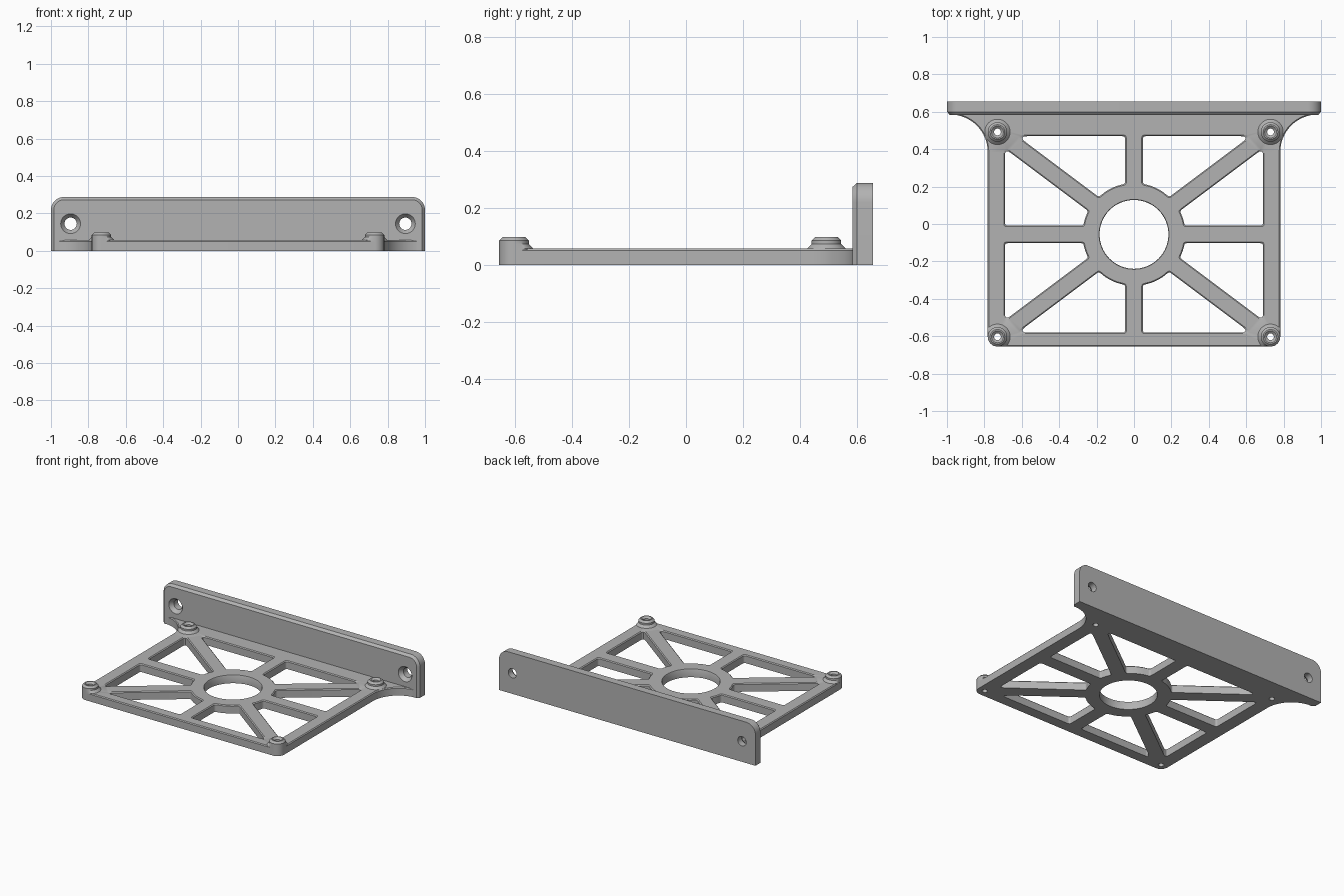
import bpy, bmesh
from math import pi, sin, cos, tan, sqrt
from mathutils import Vector

if "Cube" in bpy.data.objects:
    bpy.data.objects.remove(bpy.data.objects["Cube"])

grey = bpy.data.materials.new("plain grey")
grey.use_nodes = True
colour = (0.45, 0.45, 0.45, 1)
grey.diffuse_color = colour
grey.node_tree.nodes["Principled BSDF"].inputs["Base Color"].default_value = colour

HUB = Vector((0, -0.0555))          # hub centre
POST_X, POST_Y = 0.73, 0.5475       # post offsets from the hub
BOLT_X, BOLT_Z = 0.895, 0.145
CHAMFER = 0.006


def finish(name, bm):
    bmesh.ops.recalc_face_normals(bm, faces=bm.faces)
    mesh = bpy.data.meshes.new(name)
    bm.to_mesh(mesh)
    bm.free()
    mesh.materials.append(grey)
    obj = bpy.data.objects.new(name, mesh)
    bpy.context.collection.objects.link(obj)
    bpy.ops.object.select_all(action='DESELECT')
    obj.select_set(True)
    bpy.context.view_layer.objects.active = obj
    bpy.ops.object.shade_smooth_by_angle(angle=0.5)
    return obj


def arc(centre, r, start, end, n=12):
    return [Vector((centre[0] + r * cos(start + (end - start) * i / n),
                    centre[1] + r * sin(start + (end - start) * i / n)))
            for i in range(n + 1)]


def circle(centre, r, n=32):
    return arc(centre, r, 0, 2 * pi, n)[:-1]


def fillet(before, corner, after, r, n=4):
    """Rounded replacement for one polygon corner."""
    u, v = (before - corner).normalized(), (after - corner).normalized()
    t = r / tan(u.angle(v) / 2)
    a, b = corner + u * t, corner + v * t
    return [a * (1 - s) ** 2 + corner * 2 * s * (1 - s) + b * s * s
            for s in (i / n for i in range(n + 1))]


def solid(name, stacks, place):
    """Walls through each stack of (outline, height) rings, capped at both ends."""
    bm = bmesh.new()
    caps = ([], [])
    for stack in stacks:
        rings = [[bm.verts.new(place(p, h)) for p in pts] for pts, h in stack]
        n = len(rings[0])
        for low, high in zip(rings, rings[1:]):
            for i in range(n):
                j = (i + 1) % n
                bm.faces.new((low[i], low[j], high[j], high[i]))
        for cap, ring in zip(caps, (rings[0], rings[-1])):
            cap += [bm.edges.get((ring[i], ring[(i + 1) % n])) for i in range(n)]
    normal = Vector(place((0, 0), 1)) - Vector(place((0, 0), 0))
    for cap in caps:
        bmesh.ops.triangle_fill(bm, edges=cap, use_beauty=True, normal=normal)
    return finish(name, bm)


def mirrored(half):
    return half + [Vector((-p.x, p.y)) for p in reversed(half)]


# Base plate outline: rounded front corners, concave gussets at the back
def plate_outline(e):
    front = arc((POST_X, HUB.y - POST_Y), 0.052 - e, -pi / 2, 0, 8)
    gusset = arc((0.982, 0.385), 0.2 + e, pi, pi / 2, 16)
    return mirrored(front + gusset)


# Window between a straight spoke and a diagonal one
def window(axis, reach, sx, sy, e):
    k, hub_r, reach = 0.047 - e, 0.275 - e, reach + e
    diag = Vector((POST_X, POST_Y)).normalized()
    n = Vector((axis.y, axis.x))
    m = (axis - diag * axis.dot(diag)).normalized()
    along = sqrt(hub_r ** 2 - k ** 2)
    a = axis * along + n * k
    b = axis * reach + n * k
    c = diag * ((reach - k * m.dot(axis)) / diag.dot(axis)) + m * k
    d = diag * along + m * k
    rim = [d.lerp(a, s).normalized() * hub_r for s in (0.3, 0.5, 0.7)]
    pts = (fillet(rim[-1], a, b, 0.016) + fillet(a, b, c, 0.016)
           + fillet(b, c, d, 0.018) + fillet(c, d, rim[0], 0.016) + rim)
    return [HUB + Vector((p.x * sx, p.y * sy)) for p in pts]


def plate_stack(shape):
    return [(shape(0), 0), (shape(0), 0.051), (shape(CHAMFER), 0.057)]


quadrants = [(sx, sy) for sx in (-1, 1) for sy in (-1, 1)]
stacks = [plate_stack(plate_outline),
          plate_stack(lambda e: circle(HUB, 0.184 + e / 2, 64))]
for sx, sy in quadrants:
    for axis, reach in ((Vector((0, 1)), 0.525), (Vector((1, 0)), 0.69)):
        stacks.append(plate_stack(lambda e: window(axis, reach, sx, sy, e)))
    hole = circle(HUB + Vector((sx * POST_X, sy * POST_Y)), 0.018)
    stacks.append([(hole, 0), (hole, 0.057)])
solid("base_plate", stacks, lambda p, h: (p[0], p[1], h))


# Upright back flange, chamfered at the front, with countersunk bolt holes
def flange_outline(e):
    return mirrored([Vector((1 - e, 0))]
                    + arc((0.93, 0.218), 0.07 - e, 0, pi / 2, 10))


stacks = [[(flange_outline(0.015), 0.583), (flange_outline(0), 0.6),
           (flange_outline(0), 0.655)]]
for side in (-1, 1):
    bolt = (side * BOLT_X, BOLT_Z)
    stacks.append([(circle(bolt, 0.053), 0.583), (circle(bolt, 0.033), 0.61),
                   (circle(bolt, 0.033), 0.655)])
solid("back_flange", stacks, lambda p, h: (p[0], h, p[1]))


# Hollow mounting posts with a flared foot that stays inside the plate edge
POST_PROFILE = [(0.052, 0.001), (0.068, 0.057), (0.052, 0.073), (0.052, 0.085),
                (0.039, 0.098), (0.032, 0.098), (0.018, 0.086), (0.018, 0.04)]


def post(name, sx, sy, n=40):
    bm = bmesh.new()
    centre = HUB + Vector((sx * POST_X, sy * POST_Y))
    rings = []
    for r, z in POST_PROFILE:
        ring = []
        for i in range(n):
            d = Vector((cos(2 * pi * i / n), sin(2 * pi * i / n)))
            out = d * r
            if sy < 0:
                if d.x * sx > 0 and d.y < 0:
                    out = d * min(r, 0.052)
                out.x = sx * min(out.x * sx, 0.052)
                out.y = max(out.y, -0.052)
            ring.append(bm.verts.new((*(centre + out), z)))
        rings.append(ring)
    for low, high in zip(rings, rings[1:] + rings[:1]):
        for i in range(n):
            j = (i + 1) % n
            bm.faces.new((low[i], low[j], high[j], high[i]))
    finish(name, bm)


for sx, sy in quadrants:
    post(("front" if sy < 0 else "back") + ("_left" if sx > 0 else "_right") + "_post",
         sx, sy)
